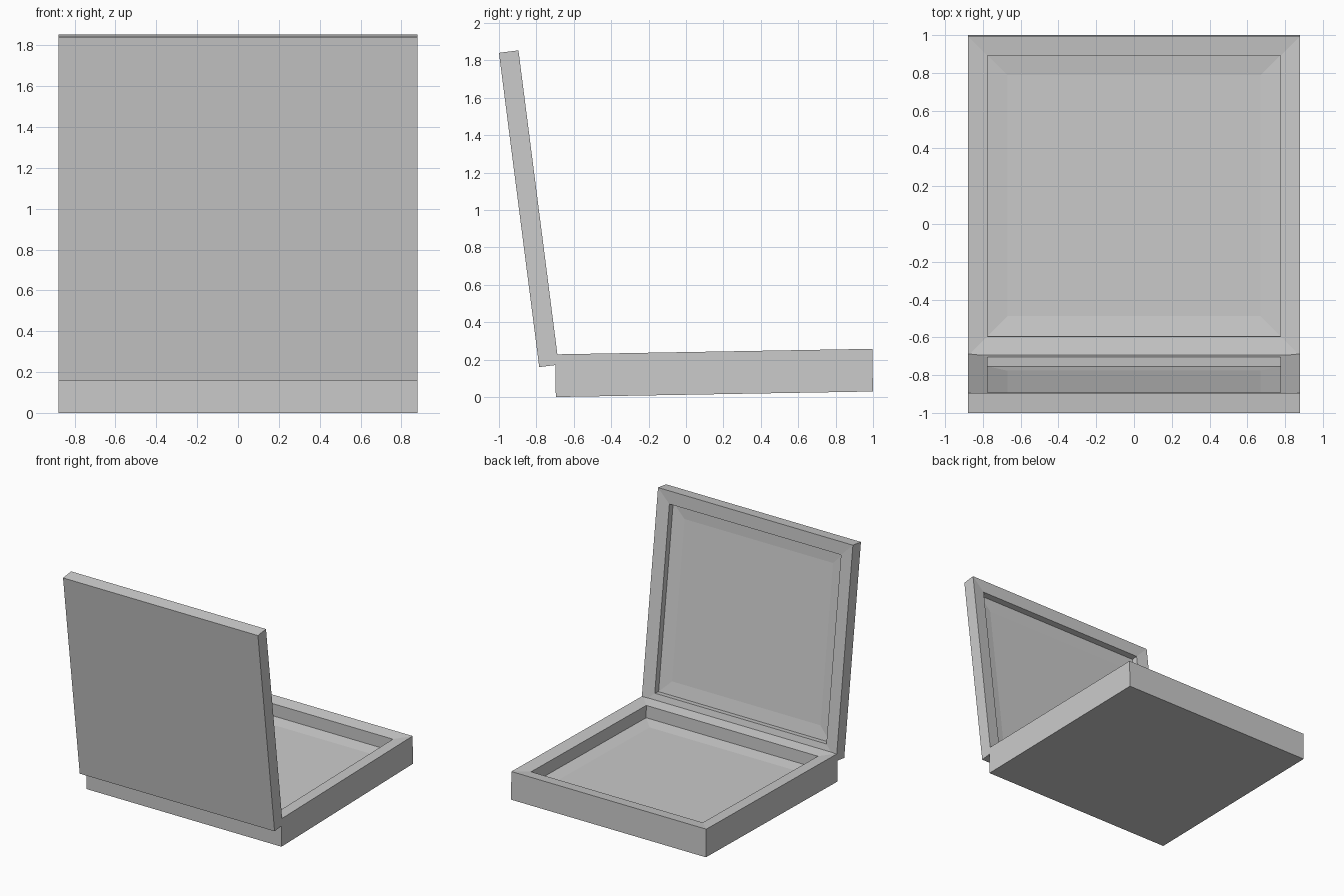
import bpy, bmesh, math
from mathutils import Matrix

if "Cube" in bpy.data.objects:
    bpy.data.objects.remove(bpy.data.objects["Cube"])

HALF_W = 0.88   # half width of both parts
INSET = 0.105   # rim width


def tray(name, length, thick, wall, slope, origin, angle):
    """Solid slab with a sloped rim and a dished recess on its inner face."""
    bm = bmesh.new()
    # rings: (inset from the outline, height)
    rim = thick - slope
    rings = [(0, 0), (0, thick), (INSET, rim),
             (INSET, rim - wall), (2 * INSET, rim - wall - slope)]
    loops = []
    for d, z in rings:
        x, y0, y1 = HALF_W - d, d, length - d
        loops.append([bm.verts.new(p) for p in
                      ((-x, y0, z), (x, y0, z), (x, y1, z), (-x, y1, z))])
    for a, b in zip(loops, loops[1:]):
        for i in range(4):
            j = (i + 1) % 4
            bm.faces.new((a[i], a[j], b[j], b[i]))
    bm.faces.new(loops[-1])
    bm.faces.new(loops[0][::-1])
    bmesh.ops.recalc_face_normals(bm, faces=bm.faces[:])
    # tilt about x and place
    bm.transform(Matrix.Translation((0, *origin)) @
                 Matrix.Rotation(math.radians(angle), 4, 'X'))
    mesh = bpy.data.meshes.new(name)
    bm.to_mesh(mesh)
    bm.free()
    ob = bpy.data.objects.new(name, mesh)
    bpy.context.collection.objects.link(ob)
    return ob


# lower box, nearly level
tray("box_base", 1.696, 0.228, 0.10, 0.012, (-0.696, 0.0), 1.0)
# open lid, leaning back; local y runs from its top edge down to the hinge
tray("box_lid", 1.694, 0.105, 0.05, 0.010, (-1.0, 1.84), -82.7)
